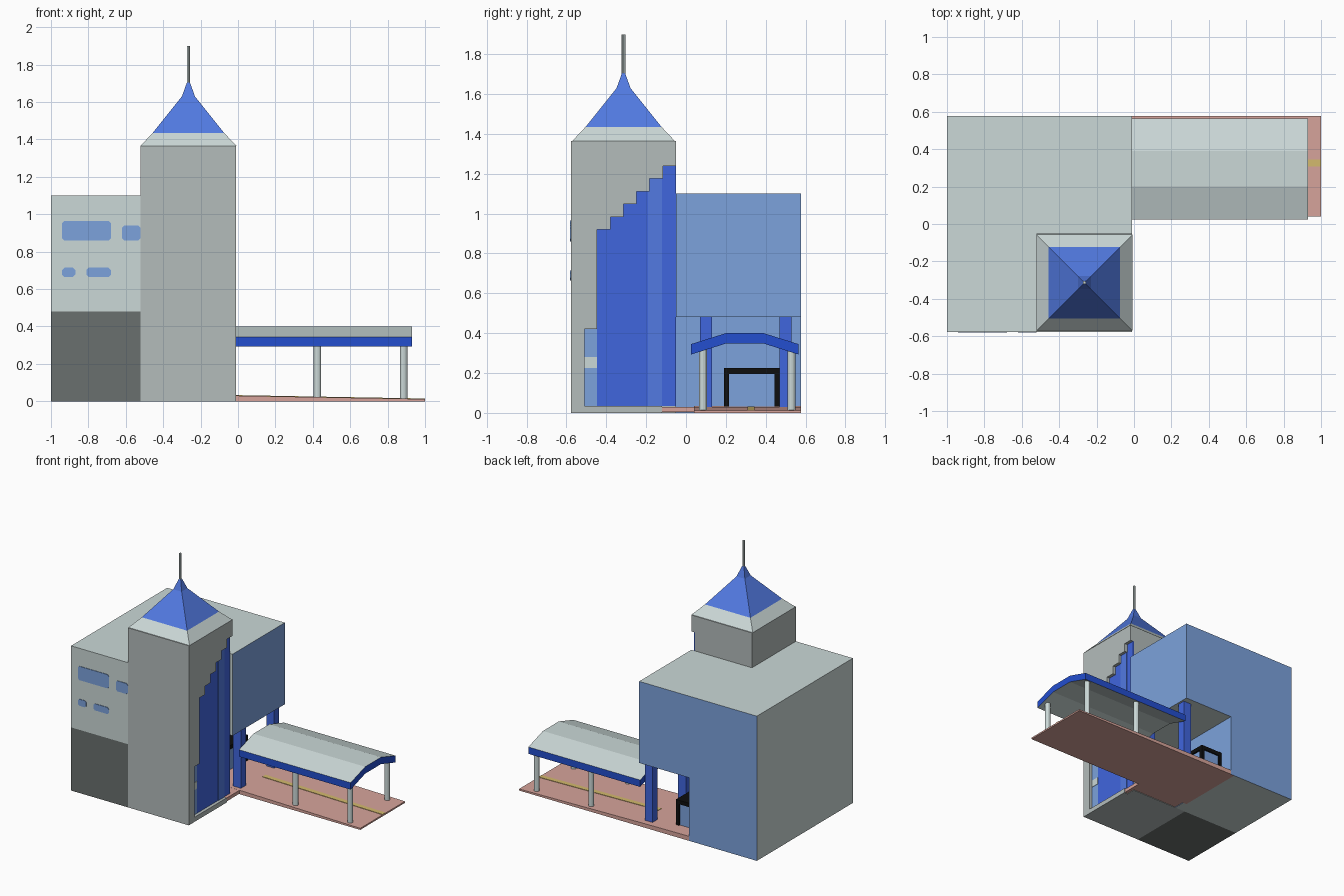
import bpy, bmesh, math

if "Cube" in bpy.data.objects:
    bpy.data.objects.remove(bpy.data.objects["Cube"])

def srgb(r, g, b):
    f = lambda c: c / 12.92 if c <= 0.04045 else ((c + 0.055) / 1.055) ** 2.4
    return (f(r / 255), f(g / 255), f(b / 255), 1)

COLOURS = {
    "light_grey": (203, 216, 215), "tower_grey": (180, 188, 187),
    "dark_grey": (106, 112, 110), "light_blue": (124, 162, 220),
    "panel_blue": (64, 102, 222), "roof_blue": (82, 122, 226),
    "deep_blue": (35, 78, 207), "pink_brick": (215, 164, 155),
    "yellow": (212, 186, 110), "black": (14, 14, 14),
}
MATS = {}
for n, c in COLOURS.items():
    MATS[n] = bpy.data.materials.new(n)
    MATS[n].diffuse_color = srgb(*c)


def finish(name, bm, rule):
    """Turn bm into an object; rule(face) gives a colour name."""
    bmesh.ops.recalc_face_normals(bm, faces=bm.faces)
    bm.normal_update()
    used = []
    for f in bm.faces:
        c = rule(f)
        if c not in used:
            used.append(c)
        f.material_index = used.index(c)
    me = bpy.data.meshes.new(name)
    bm.to_mesh(me)
    bm.free()
    for c in used:
        me.materials.append(MATS[c])
    ob = bpy.data.objects.new(name, me)
    bpy.context.collection.objects.link(ob)
    return ob


def as_rule(colour):
    return colour if callable(colour) else (lambda f: colour)


def prism(name, pts, axis, a, b, colour):
    """Extrude a 2D outline along x (outline y,z) or y (outline x,z)."""
    bm = bmesh.new()
    place = (lambda p, t: (t, p[0], p[1])) if axis == "x" else (lambda p, t: (p[0], t, p[1]))
    lo = [bm.verts.new(place(p, a)) for p in pts]
    hi = [bm.verts.new(place(p, b)) for p in pts]
    bm.faces.new(lo)
    bm.faces.new(hi)
    n = len(pts)
    for i in range(n):
        j = (i + 1) % n
        bm.faces.new((lo[i], lo[j], hi[j], hi[i]))
    return finish(name, bm, as_rule(colour))


def box(name, x0, x1, y0, y1, z0, z1, colour):
    return prism(name, [(y0, z0), (y1, z0), (y1, z1), (y0, z1)], "x", x0, x1, colour)


def post(name, x, y, z0, z1, r, sides, colour):
    bm = bmesh.new()
    bmesh.ops.create_cone(bm, cap_ends=True, segments=sides, radius1=r, radius2=r, depth=z1 - z0)
    bmesh.ops.translate(bm, verts=bm.verts, vec=(x, y, (z0 + z1) / 2))
    return finish(name, bm, as_rule(colour))


F, B, T = -0.577, 0.577, -0.05      # front, back, rear plane of tower
R, TL = -0.01, -0.52                # right wall, left side of tower


# Main building: glazed back and right, grey elsewhere
def glazed(f):
    return "light_blue" if f.normal.y > 0.5 or f.normal.x > 0.5 else "light_grey"

def plinth(f):
    return "dark_grey" if f.normal.y < -0.5 or f.normal.z < -0.5 else "light_grey"

box("upper_front_block", -1, TL, F, T, 0.48, 1.1, "light_grey")
box("lower_front_block", -1, TL, F, T, 0, 0.48, plinth)
box("upper_rear_block", -1, R, T, B, 0.48, 1.1, glazed)
box("lower_rear_block", -1, -0.43, T, B, 0, 0.48, glazed)

# Front windows
for i, (x0, x1, z0, z1) in enumerate([(-0.94, -0.68, 0.86, 0.965), (-0.62, TL, 0.86, 0.94),
                                      (-0.94, -0.87, 0.665, 0.715), (-0.81, -0.68, 0.665, 0.715)]):
    c = 0.012
    outline = [(x0 + c, z0), (x1 - c, z0), (x1, z0 + c), (x1, z1 - c),
               (x1 - c, z1), (x0 + c, z1), (x0, z1 - c), (x0, z0 + c)]
    prism(f"front_window_{i + 1}", outline, "y", F - 0.004, F + 0.002, "light_blue")

# Tower core, and an outer skin with a stepped opening on the right
CORE = -0.04
box("tower_core", TL, CORE, F, T, 0, 1.365, "tower_grey")
outline = [(-0.12, 0), (F, 0), (F, 1.365), (T, 1.365)]
for i in range(6):
    z = 1.24 - 0.064 * i
    outline += [(T - 0.066 * i, z), (T - 0.066 * (i + 1), z)]
outline += [(-0.446, 0.42), (-0.51, 0.42), (-0.51, 0.035), (-0.12, 0.035)]
prism("tower_stepped_skin", outline, "x", CORE, R, "tower_grey")

# Glazing inside the stepped opening
box("tower_glazing", CORE, CORE + 0.006, -0.446, T, 0.035, 1.25, "panel_blue")
box("tower_glazing_strip", CORE + 0.006, CORE + 0.009, -0.19, -0.12, 0.035, 1.19, "roof_blue")
box("tower_low_window", CORE, CORE + 0.006, -0.515, -0.446, 0.035, 0.42, "light_blue")
box("tower_low_window_bar", CORE + 0.006, CORE + 0.009, -0.51, -0.446, 0.225, 0.28, "light_grey")

# Tower roof: stacked square rings, pale eaves band then blue spire
CX, CY = (TL + R) / 2, (F + T) / 2
bm = bmesh.new()
rings = []
for h, z in [(0.257, 1.365), (0.191, 1.435), (0.035, 1.63), (0.008, 1.705)]:
    rings.append([bm.verts.new((CX + sx * h, CY + sy * h, z))
                  for sx, sy in ((-1, -1), (1, -1), (1, 1), (-1, 1))])
for a, b in zip(rings, rings[1:]):
    for i in range(4):
        j = (i + 1) % 4
        bm.faces.new((a[i], a[j], b[j], b[i]))
bm.faces.new(rings[0])
bm.faces.new(rings[-1])
finish("tower_roof", bm,
       lambda f: "light_grey" if f.calc_center_median().z < 1.41 else "roof_blue")
post("roof_mast", CX, CY, 1.69, 1.9, 0.009, 8, "light_grey")

# Paved walkway sloping down to the right, with its yellow line
prism("walkway", [(-0.46, 0), (1, 0), (1, 0.012), (R, 0.03), (-0.46, 0.035)], "y", 0.04, B, "pink_brick")
box("walkway_side_step", -0.43, -0.015, -0.12, 0.04, 0.004, 0.03, "pink_brick")
prism("walkway_line", [(R, 0.029), (1, 0.011), (1, 0.015), (R, 0.033)], "y", 0.308, 0.345, "yellow")

# Entrance columns and porch
for i, y in enumerate((0.1, 0.5)):
    box(f"entrance_column_{i + 1}", -0.09, -0.025, y - 0.03, y + 0.03, 0.02, 0.48, "panel_blue")
for x in (-0.27, -0.43):
    for y in (0.19, 0.445):
        box("porch_post", x, x + 0.025, y, y + 0.025, 0.03, 0.2, "black")
box("porch_roof", -0.43, -0.245, 0.19, 0.47, 0.195, 0.225, "black")
box("porch_glass", -0.43, -0.258, 0.2, 0.46, 0.03, 0.197, "light_blue")

# Walkway canopy: pale roof with a blue edge
def canopy_colour(f):
    return "light_grey" if abs(f.normal.z) > 0.3 else "deep_blue"

top = [(0.025, 0.345), (0.2, 0.4), (0.39, 0.4), (0.565, 0.345)]
prism("canopy", top + [(y, z - 0.052) for y, z in reversed(top)], "x", R, 0.93, canopy_colour)
for x in (0.425, 0.885):
    for y in (0.085, 0.53):
        post("canopy_post", x, y, 0.01, 0.325, 0.02, 12, "light_grey")

for m in bpy.data.materials:
    if m.users and not m.is_grease_pencil:
        m.use_nodes = True
        m.node_tree.nodes["Principled BSDF"].inputs["Base Color"].default_value = m.diffuse_color
